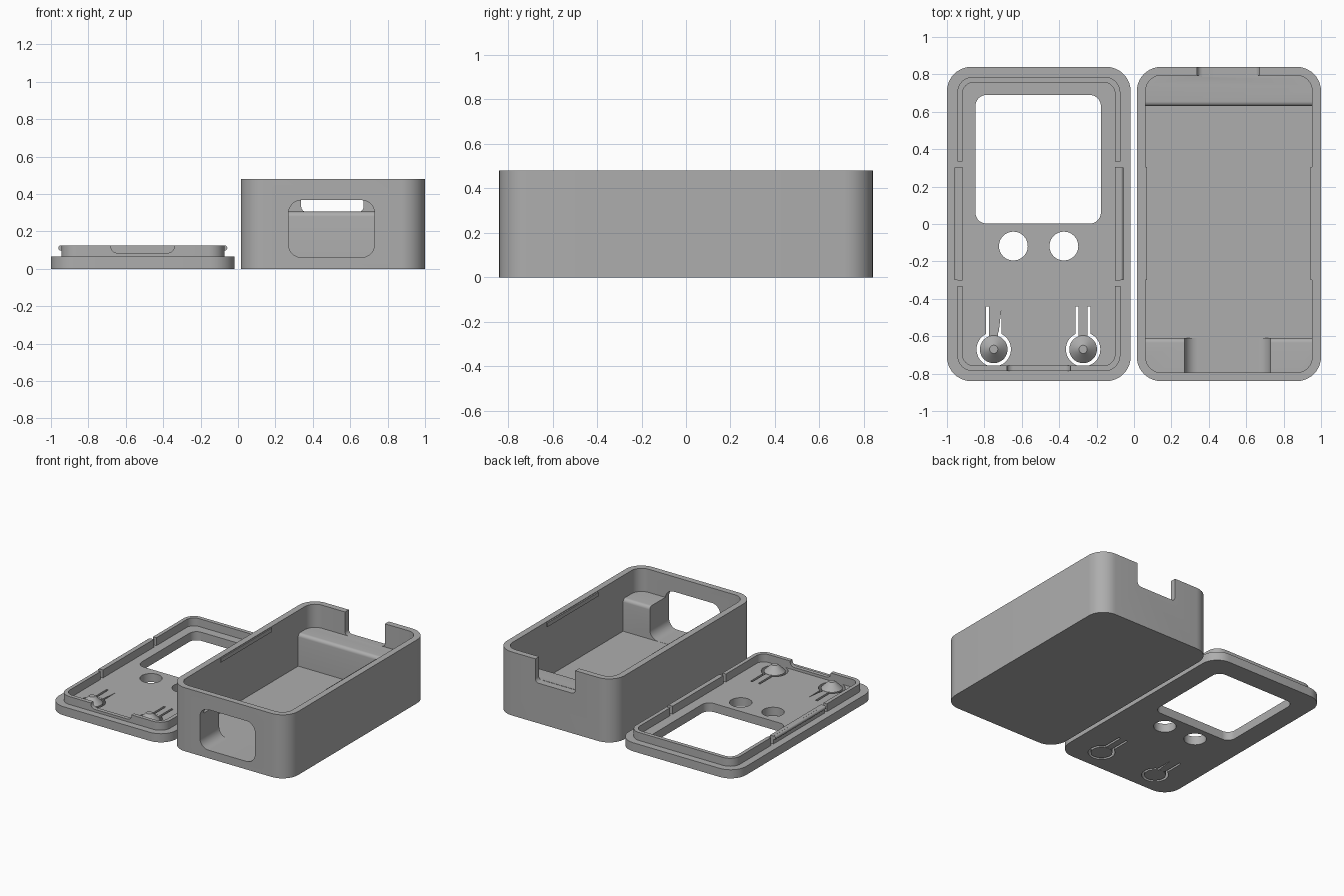
import bpy, bmesh, math

cube = bpy.data.objects.get("Cube")
if cube:
    bpy.data.objects.remove(cube, do_unlink=True)

grey = bpy.data.materials.new("plain grey")
grey.use_nodes = True
grey.diffuse_color = (0.42, 0.42, 0.42, 1)
grey.node_tree.nodes["Principled BSDF"].inputs["Base Color"].default_value = (0.42, 0.42, 0.42, 1)


def rounded(x0, x1, y0, y1, r, steps=10):
    """Outline of a rounded rectangle, counter-clockwise."""
    pts = []
    for i, (cx, cy) in enumerate([(x1 - r, y1 - r), (x0 + r, y1 - r),
                                  (x0 + r, y0 + r), (x1 - r, y0 + r)]):
        for k in range(steps + 1):
            a = math.pi / 2 * (i + k / steps)
            pts.append((cx + r * math.cos(a), cy + r * math.sin(a)))
    return pts


def circle(cx, cy, r, n=48):
    return [(cx + r * math.cos(2 * math.pi * i / n), cy + r * math.sin(2 * math.pi * i / n))
            for i in range(n)]


def rect(x0, x1, y0, y1):
    return [(x0, y0), (x1, y0), (x1, y1), (x0, y1)]


def prism(name, outline, lo, hi, axis="z"):
    """Extrude an outline between lo and hi along z, y (outline in xz) or x (outline in yz)."""
    place = {"z": lambda u, v, w: (u, v, w), "y": lambda u, v, w: (u, w, v),
             "x": lambda u, v, w: (w, u, v)}[axis]
    bm = bmesh.new()
    rings = [[bm.verts.new(place(u, v, w)) for u, v in outline] for w in (lo, hi)]
    n = len(outline)
    for ring in rings:
        bm.faces.new(ring)
    for i in range(n):
        j = (i + 1) % n
        bm.faces.new((rings[0][i], rings[0][j], rings[1][j], rings[1][i]))
    bmesh.ops.recalc_face_normals(bm, faces=bm.faces)
    mesh = bpy.data.meshes.new(name)
    bm.to_mesh(mesh)
    bm.free()
    mesh.materials.append(grey)
    obj = bpy.data.objects.new(name, mesh)
    bpy.context.collection.objects.link(obj)
    return obj


def select(obj):
    bpy.ops.object.select_all(action="DESELECT")
    obj.select_set(True)
    bpy.context.view_layer.objects.active = obj


def combine(obj, other, op="DIFFERENCE"):
    mod = obj.modifiers.new("shape", "BOOLEAN")
    mod.operation, mod.object, mod.solver = op, other, "EXACT"
    select(obj)
    bpy.ops.object.modifier_apply(modifier=mod.name)
    bpy.data.objects.remove(other, do_unlink=True)


def cut(obj, outline, lo, hi, axis="z"):
    combine(obj, prism("cutter", outline, lo, hi, axis))


def smooth(obj):
    select(obj)
    bpy.ops.object.shade_smooth_by_angle(angle=math.radians(30))


# Deep case: shell with inner blocks at both ends
case = prism("case_body", rounded(0.015, 1, -0.84, 0.84, 0.13), 0, 0.48)
cavity = prism("cavity", rounded(0.062, 0.953, -0.795, 0.795, 0.085), 0.06, 0.6)


def end_block(y_in, y_out):
    """Block profile in yz with a rounded top inner edge."""
    s = 1 if y_out > y_in else -1
    r, top = 0.025, 0.305
    arc = [(y_in + s * r * (1 - math.cos(a)), top - r + r * math.sin(a))
           for a in [math.pi / 2 * k / 6 for k in range(7)]]
    return [(y_out, 0), (y_in, 0)] + arc + [(y_out, top)]


for y_in, y_out in ((0.63, 0.9), (-0.61, -0.9)):
    combine(cavity, prism("block", end_block(y_in, y_out), 0, 1.05, "x"))
combine(case, cavity)

# Front window tunnel and rear notch open at the top
cut(case, rounded(0.27, 0.73, 0.061, 0.367, 0.07), -0.9, -0.55, "y")
cut(case, rounded(0.338, 0.672, 0.303, 0.7, 0.03), 0.785, 0.9, "y")
smooth(case)

# Snap ridges along the inner side walls
for name, x0, x1 in (("right_case_ridge", 0.055, 0.07), ("left_case_ridge", 0.943, 0.96)):
    prism(name, rect(x0, x1, -0.3, 0.305), 0.445, 0.475)

# Lid plate with display window and round holes
TOP = 0.065
lid = prism("lid_plate", rounded(-1, -0.018, -0.84, 0.84, 0.13), 0, TOP)
cut(lid, rounded(-0.848, -0.177, 0.002, 0.69, 0.06), -0.1, 0.2)
for x in (-0.645, -0.375):
    cut(lid, circle(x, -0.118, 0.077), -0.1, 0.2)

# Sprung buttons: ring clearance and slits beside each arm
BY = -0.67
for side, x in (("right", -0.75), ("left", -0.272)):
    cut(lid, circle(x, BY, 0.092), -0.1, 0.2)
    cut(lid, rect(x - 0.04, x - 0.024, BY + 0.07, -0.44), -0.1, 0.2)
    if side == "left":
        cut(lid, rect(x + 0.024, x + 0.04, BY + 0.07, -0.44), -0.1, 0.2)
    else:
        cut(lid, [(x + 0.024, BY + 0.07), (x + 0.042, BY + 0.07), (x + 0.042, -0.45)], -0.1, 0.2)
    prism(side + "_button_arm", rect(x - 0.024, x + 0.024, BY + 0.05, BY + 0.1),
          0.001, TOP - 0.001)
    # Button disc with a conical cap
    smooth(prism(side + "_button", circle(x, BY, 0.074), 0, TOP))
    bpy.ops.mesh.primitive_cone_add(vertices=48, radius1=0.074, radius2=0.022, depth=0.05,
                                    location=(x, BY, TOP + 0.025))
    cap = bpy.context.object
    cap.name = side + "_button_cap"
    cap.data.materials.append(grey)
    smooth(cap)
smooth(lid)

# Raised lid rim, split into sprung side tabs, notched at the front
rim = prism("lid_rim", rounded(-0.945, -0.073, -0.787, 0.787, 0.085), TOP - 0.005, 0.125)
cut(rim, rounded(-0.917, -0.102, -0.757, 0.757, 0.06), 0, 0.2)
for y0, y1 in ((-0.332, -0.302), (0.305, 0.335)):
    cut(rim, rect(-1.1, 0.1, y0, y1), 0, 0.2)
cut(rim, rounded(-0.68, -0.34, 0.085, 0.2, 0.035), -0.9, -0.7, "y")
smooth(rim)

# Snap beads on the side tabs
for name, x in (("right_snap_bead", -0.947), ("left_snap_bead", -0.071)):
    bead = prism(name, circle(x, 0.111, 0.014, 16), -0.3, 0.303, "y")
    smooth(bead)
